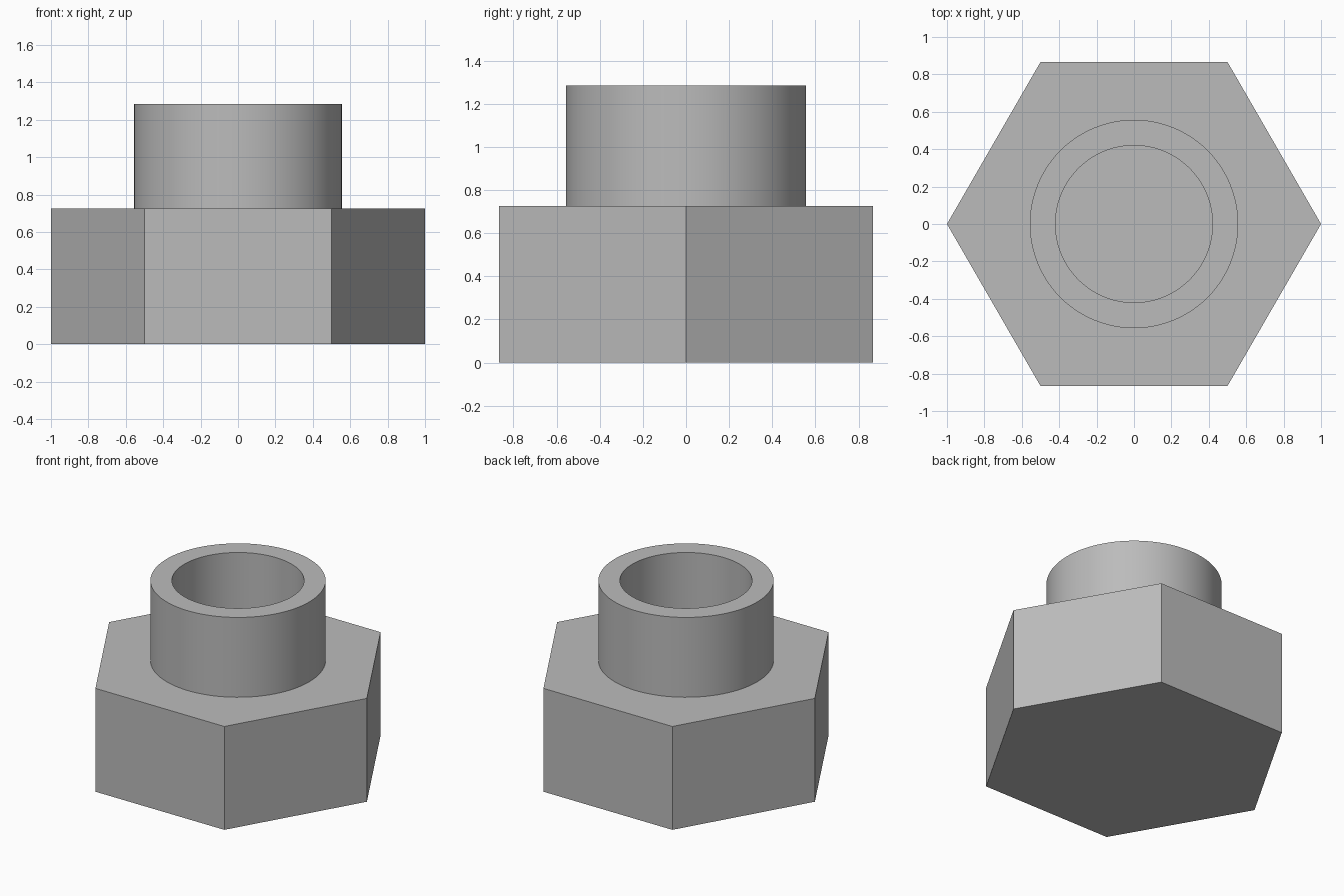
import bpy
import bmesh
from math import cos, sin, pi, radians

cube = bpy.data.objects.get("Cube")
if cube:
    bpy.data.objects.remove(cube, do_unlink=True)

HEX_TOP = 0.725
COLLAR_TOP = 1.285
OUTER, INNER = 0.557, 0.42

grey = bpy.data.materials.new("plain grey")
grey.use_nodes = True
colour = (0.5, 0.5, 0.5, 1)
grey.diffuse_color = colour
grey.node_tree.nodes["Principled BSDF"].inputs["Base Color"].default_value = colour


def lathe(name, profile, sides, capped=False):
    """Sweep (radius, height) points round z; optionally cap both ends."""
    bm = bmesh.new()
    rings = [[bm.verts.new((r * cos(2 * pi * i / sides), r * sin(2 * pi * i / sides), z))
              for i in range(sides)] for r, z in profile]
    for low, high in zip(rings, rings[1:]):
        for i in range(sides):
            j = (i + 1) % sides
            bm.faces.new((low[i], low[j], high[j], high[i]))
    if capped:
        bm.faces.new(rings[0][::-1])
        bm.faces.new(rings[-1])
    mesh = bpy.data.meshes.new(name)
    bm.to_mesh(mesh)
    bm.free()
    mesh.materials.append(grey)
    obj = bpy.data.objects.new(name, mesh)
    bpy.context.collection.objects.link(obj)
    return obj


# Solid hexagonal base, corners on the x axis
lathe("hex_base", [(1, 0), (1, HEX_TOP)], 6, capped=True)

# Round collar: outer wall, flat rim and bore down to the base
collar = lathe("collar", [(OUTER, HEX_TOP), (OUTER, COLLAR_TOP),
                          (INNER, COLLAR_TOP), (INNER, HEX_TOP)], 96)
bpy.ops.object.select_all(action="DESELECT")
collar.select_set(True)
bpy.context.view_layer.objects.active = collar
bpy.ops.object.shade_smooth_by_angle(angle=radians(30))
